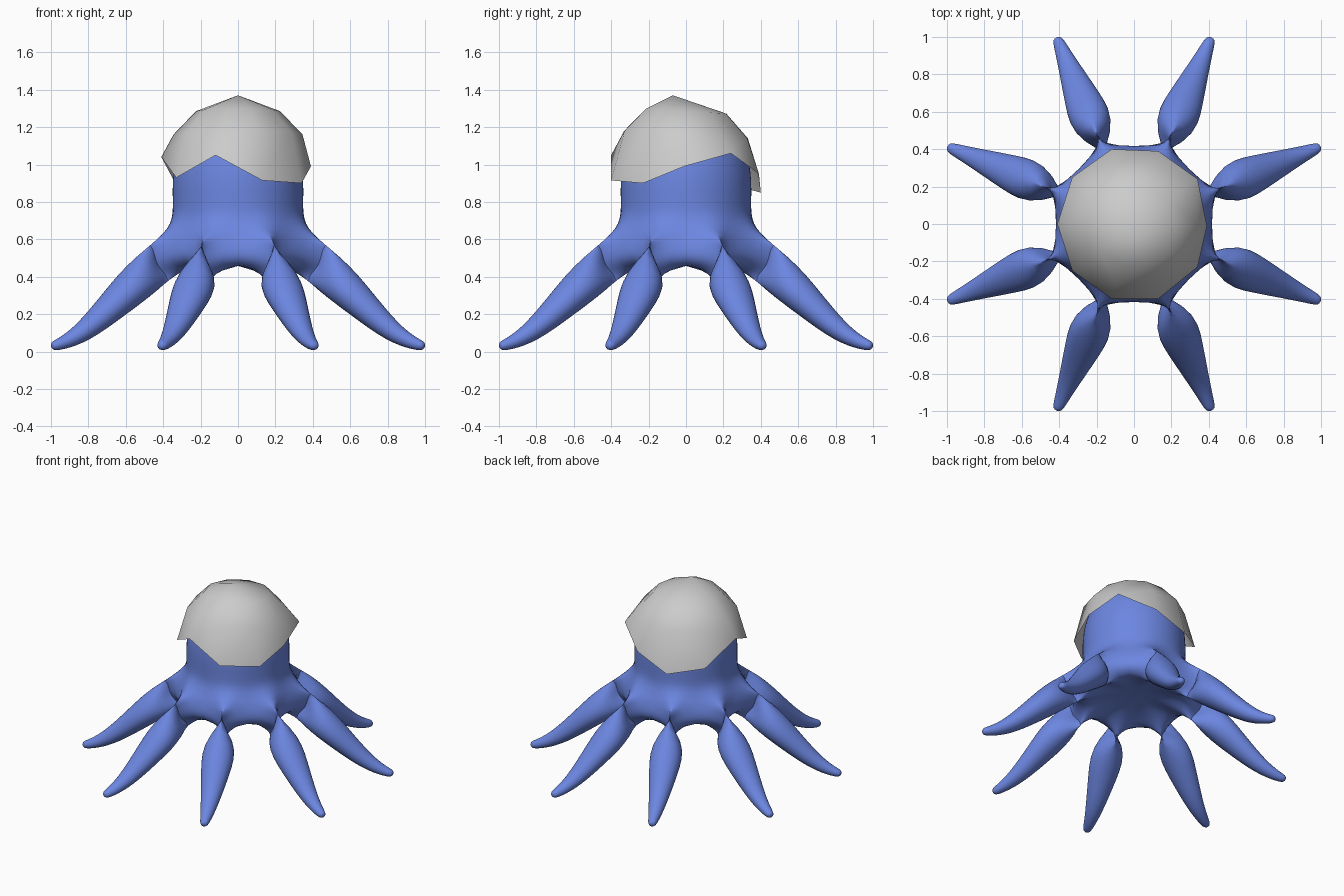
import bpy, bmesh
from math import sin, cos, radians, atan2
from mathutils import Vector

if "Cube" in bpy.data.objects:
    bpy.data.objects.remove(bpy.data.objects["Cube"])


def polar(r, deg, z):
    a = radians(deg)
    return Vector((r * cos(a), r * sin(a), z))


def finish(bm, name):
    bmesh.ops.recalc_face_normals(bm, faces=bm.faces[:])
    mesh = bpy.data.meshes.new(name)
    bm.to_mesh(mesh)
    bm.free()
    mesh.shade_smooth()
    ob = bpy.data.objects.new(name, mesh)
    bpy.context.collection.objects.link(ob)
    return ob


def bridge(bm, a, b):
    n = len(a)
    for i in range(n):
        j = (i + 1) % n
        bm.faces.new((a[i], a[j], b[j], b[i]))


def fan(bm, ring, point):
    c = bm.verts.new(point)
    for i in range(len(ring)):
        bm.faces.new((ring[i], ring[(i + 1) % len(ring)], c))


# Octopus body: 16-sided head, even columns are seams, odd columns tentacle axes
bm = bmesh.new()
rings = []
for r, z in [(.14, 1.30), (.26, 1.22), (.335, 1.08), (.362, .92), (.355, .77)]:
    rings.append([bm.verts.new(polar(r, i * 22.5, z)) for i in range(16)])
rings.append([bm.verts.new(polar(.38 if i % 2 else .355, i * 22.5, .67)) for i in range(16)])
for a, b in zip(rings, rings[1:]):
    bridge(bm, a, b)
fan(bm, rings[0], (0, 0, 1.32))
shoulder = rings[-1]

# Webbing between tentacles and the underside
web = [bm.verts.new(polar(.43, i * 45, .53)) for i in range(8)]
under = [bm.verts.new(polar(.36 if i % 2 else .33, i * 22.5, .40 if i % 2 else .49)) for i in range(16)]
inner = [bm.verts.new(polar(.18, i * 22.5, .49)) for i in range(16)]
bridge(bm, under, inner)
fan(bm, inner, (0, 0, .5))

# Eight tentacles: centre radius, height, half thickness, half width, slope
stations = [(.53, .42, .125, .145, -42), (.72, .25, .09, .108, -42),
            (.90, .095, .06, .065, -38), (1.03, .038, .036, .038, -15),
            (1.083, .028, .025, .027, -8)]
for k in range(8):
    s0, mid, s1 = 2 * k, 2 * k + 1, (2 * k + 2) % 16
    axis = mid * 22.5
    out, side = polar(1, axis, 0), polar(1, axis + 90, 0)
    loop = [shoulder[s0], shoulder[mid], shoulder[s1], web[(k + 1) % 8],
            under[s1], under[mid], under[s0], web[k]]
    for r, z, h, w, slope in stations:
        s = radians(slope)
        up = Vector((0, 0, cos(s))) - out * sin(s)
        centre = out * r + Vector((0, 0, z))
        new = []
        for j in range(8):
            a = radians(135 - 45 * j)
            new.append(bm.verts.new(centre + up * h * sin(a) - side * w * cos(a)))
        bridge(bm, loop, new)
        loop = new
    bm.faces.new(loop)
body = finish(bm, "octopus_body")
sub = body.modifiers.new("Smooth", 'SUBSURF')
sub.levels = sub.render_levels = 2
blue = bpy.data.materials.new("blue_skin")
blue.diffuse_color = (.15, .24, .75, 1)
blue.use_nodes = True
blue.node_tree.nodes["Principled BSDF"].inputs["Base Color"].default_value = blue.diffuse_color
body.data.materials.append(blue)

# Faceted cap with an uneven ten-point rim
rim = [(-.12, -.4, 1.05), (.13, -.4, .915), (.34, -.23, .9), (.39, -.01, .99), (.34, .24, 1.06),
       (.13, .39, .95), (-.12, .4, .85), (-.33, .25, .89), (-.41, 0, 1.04), (-.33, -.25, .93)]
bm = bmesh.new()
last = [bm.verts.new(p) for p in rim]
for r, z in [(.345, 1.16), (.225, 1.285)]:
    ring = []
    for x, y, _ in rim:
        a = atan2(y, x)
        ring.append(bm.verts.new((r * cos(a), r * sin(a), z - .06 * r * sin(a))))
    bridge(bm, last, ring)
    last = ring
fan(bm, last, (0, -.07, 1.37))
bmesh.ops.triangulate(bm, faces=bm.faces[:])
finish(bm, "cap")
